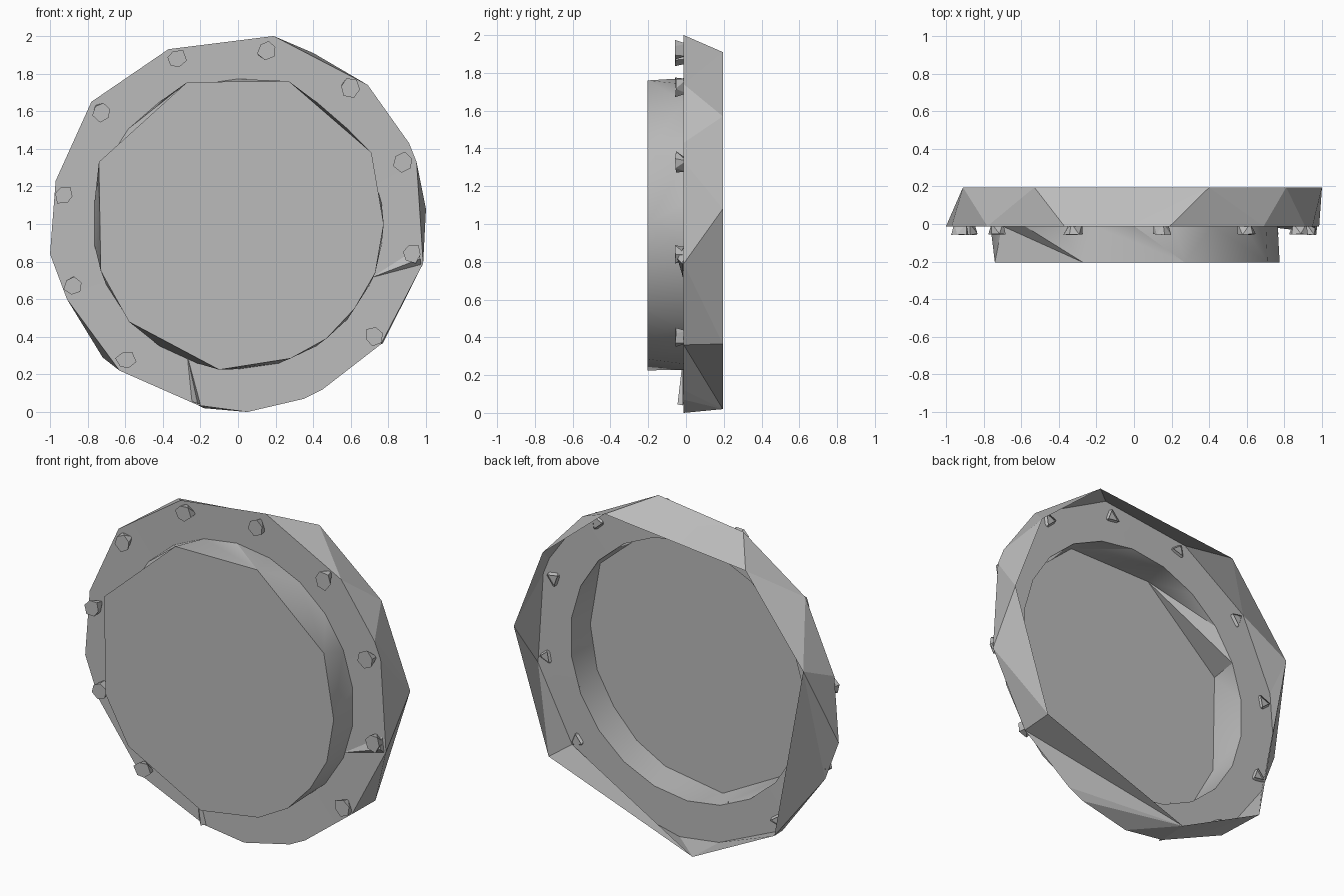
import bpy, bmesh, math, random

cube = bpy.data.objects.get("Cube")
if cube:
    bpy.data.objects.remove(cube, do_unlink=True)

random.seed(4)
CENTRE = 1.0

steel = bpy.data.materials.new("plain grey")
steel.use_nodes = True
GREY = (0.5, 0.5, 0.5, 1)
steel.diffuse_color = GREY
steel.node_tree.nodes["Principled BSDF"].inputs["Base Color"].default_value = GREY


def angle(p):
    return math.atan2(p[2] - CENTRE, p[0]) % math.tau


def outline(points, y):
    """Turn (x, z) points into a loop at depth y, ordered by angle."""
    return sorted(((x, y, z) for x, z in points), key=angle)


def circle(radius, sides, y):
    steps = [math.tau * (i + 0.5) / sides for i in range(sides)]
    return [(radius * math.cos(a), y, CENTRE + radius * math.sin(a)) for a in steps]


def zip_loops(bm, front, back):
    """Join two loops with triangles, walking both by angle."""
    i = j = 0
    n, m = len(front), len(back)

    def ahead(loop, k):
        return angle(loop[k % len(loop)].co) + math.tau * (k // len(loop))

    while i < n or j < m:
        a, b = front[i % n], back[j % m]
        if j >= m or (i < n and ahead(front, i + 1) <= ahead(back, j + 1)):
            bm.faces.new((a, front[(i + 1) % n], b))
            i += 1
        else:
            bm.faces.new((a, back[(j + 1) % m], b))
            j += 1


def finish(bm, name, degrees):
    mesh = bpy.data.meshes.new(name)
    bm.to_mesh(mesh)
    bm.free()
    mesh.materials.append(steel)
    obj = bpy.data.objects.new(name, mesh)
    bpy.context.collection.objects.link(obj)
    bpy.ops.object.select_all(action="DESELECT")
    obj.select_set(True)
    bpy.context.view_layer.objects.active = obj
    bpy.ops.object.shade_smooth_by_angle(angle=math.radians(degrees))
    return obj


def shell(name, loops, cap=False, degrees=25):
    """Open shell through loops listed from the front backwards."""
    bm = bmesh.new()
    rings = [[bm.verts.new(p) for p in loop] for loop in loops]
    for front, back in zip(rings, rings[1:]):
        zip_loops(bm, front, back)
    if cap:
        bm.faces.new(rings[0])
    return finish(bm, name, degrees)


# Faceted outlines
hub_face = outline([(-.27, 1.755), (.27, 1.76), (.71, 1.38), (.775, 1), (.73, .74),
                    (.62, .55), (.47, .39), (.28, .285), (-.1, .225),
                    (-.58, .48), (-.73, .75), (-.74, 1.33)], -.205)
hub_base = circle(.772, 22, -.01)
front_rim = outline([(-.21, .035), (.05, 0), (.35, .07), (.45, .12), (.76, .36),
                     (.985, .79), (.95, 1.33), (.91, 1.43), (.69, 1.74), (.19, 2),
                     (-.37, 1.93), (-.78, 1.65), (-.97, 1.23), (-1, .84),
                     (-.91, .6), (-.63, .22)], -.012)
back_rim = outline([(1, 1.08), (.81, 1.57), (.4, 1.91), (-.53, 1.82),
                    (-.91, 1.32), (-.72, .29), (-.18, .02), (.77, .365)], .195)

# Raised hub, flat flange and hollow outer wall
shell("hub", [hub_face, hub_base], cap=True)
shell("flange", [hub_base, front_rim])
shell("outer_wall", [front_rim, back_rim], degrees=12)


# Dented creases standing just proud of the flange
def crease(name, inner, outer, width):
    bm = bmesh.new()
    a, b = (bm.verts.new((x, -.015, z)) for x, z in (inner, outer))
    c = bm.verts.new((outer[0] + width[0], -.045, outer[1] + width[1]))
    d = bm.verts.new((outer[0] + 3 * width[0], -.013, outer[1] + 3 * width[1]))
    for tri in ((a, b, c), (a, c, d), (b, d, c)):
        bm.faces.new(tri)
    bmesh.ops.recalc_face_normals(bm, faces=bm.faces[:])
    finish(bm, name, 10)


crease("side_crease", (.71, .715), (.975, .785), (-.005, .03))
crease("bottom_crease", (-.27, .3), (-.2, .04), (-.015, .005))

# Rough bolt heads, two missing at the bottom
for k in range(12):
    if k in (5, 6):
        continue
    a = math.radians(80.5 - 30 * k)
    cx, cz = .938 * math.cos(a), CENTRE + .938 * math.sin(a)
    tilt_x, tilt_z = random.uniform(-.012, .012), random.uniform(-.012, .012)
    bm = bmesh.new()
    top, base = [], []
    for s in range(6):
        t = a + math.tau * s / 6
        r = random.uniform(.044, .058)
        x, z = cx + r * math.cos(t), cz + r * math.sin(t)
        top.append(bm.verts.new((x, -.055 + random.uniform(-.004, .004), z)))
        if s % 2 == 0:
            base.append(bm.verts.new((cx + .8 * (x - cx) + tilt_x, .003,
                                      cz + .8 * (z - cz) + tilt_z)))
    bm.faces.new(top)
    for s in range(3):
        p, q, r = top[2 * s], top[2 * s + 1], top[(2 * s + 2) % 6]
        u, v = base[s], base[(s + 1) % 3]
        for tri in ((p, u, q), (q, u, v), (q, v, r)):
            bm.faces.new(tri)
    bmesh.ops.recalc_face_normals(bm, faces=bm.faces[:])
    finish(bm, f"bolt_{k + 1}", 10)
